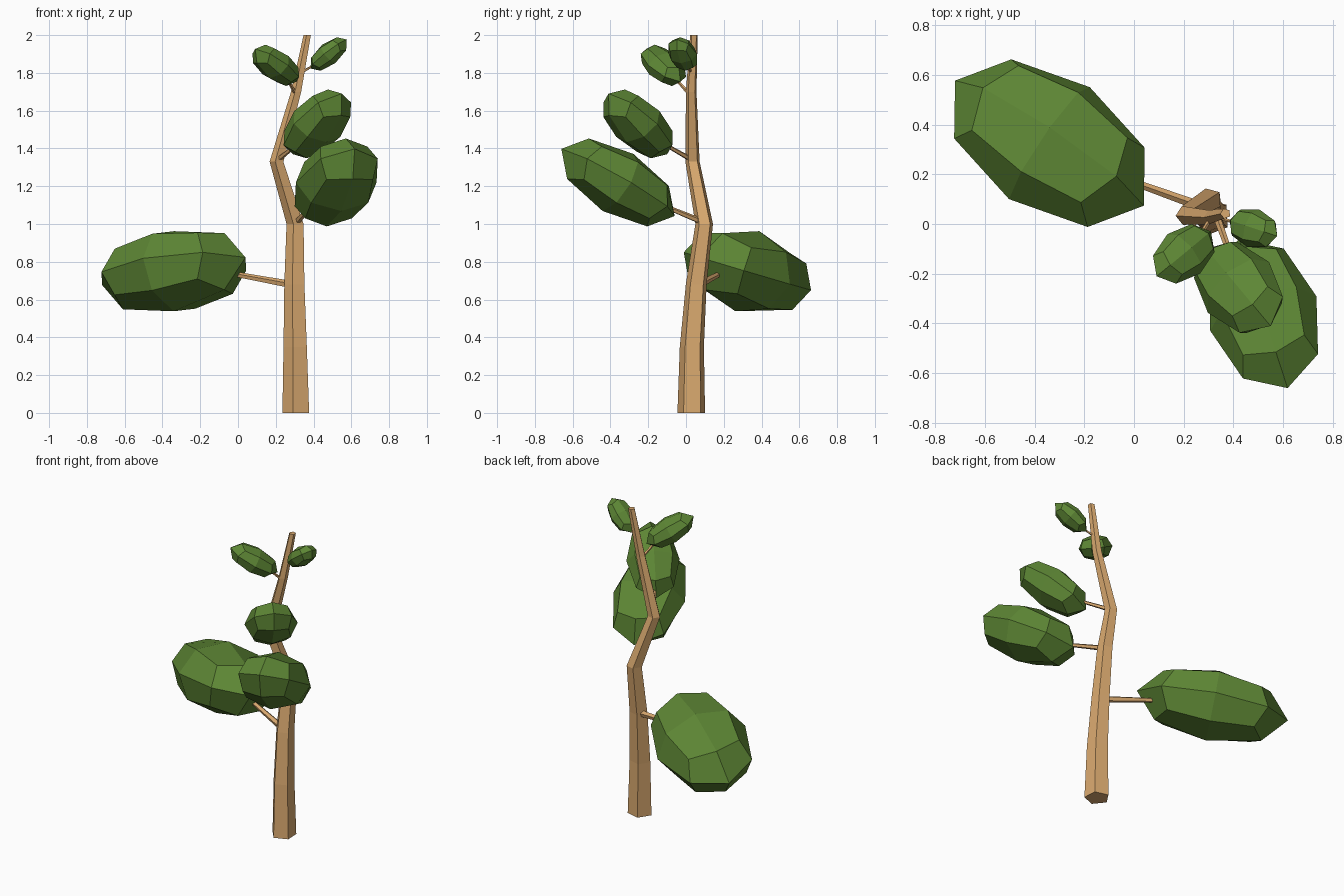
import bpy, bmesh, math
from mathutils import Vector, Matrix

if "Cube" in bpy.data.objects:
    bpy.data.objects.remove(bpy.data.objects["Cube"])


def material(name, colour):
    m = bpy.data.materials.new(name)
    m.diffuse_color = (*colour, 1)
    m.use_nodes = True
    m.node_tree.nodes["Principled BSDF"].inputs["Base Color"].default_value = m.diffuse_color
    return m


bark = material("bark", (0.70, 0.40, 0.16))
leaf = material("leaf", (0.11, 0.24, 0.035))


def finish(bm, name, mat):
    bmesh.ops.recalc_face_normals(bm, faces=bm.faces)
    me = bpy.data.meshes.new(name)
    bm.to_mesh(me)
    bm.free()
    me.materials.append(mat)
    ob = bpy.data.objects.new(name, me)
    bpy.context.collection.objects.link(ob)
    return ob


def loft(bm, rings):
    for a, b in zip(rings, rings[1:]):
        n = len(a)
        for i in range(n):
            j = (i + 1) % n
            bm.faces.new((a[i], a[j], b[j], b[i]))
    bm.faces.new(rings[0][::-1])
    bm.faces.new(rings[-1])


def trunk(points, r0, r1, phase):
    bm = bmesh.new()
    rings = []
    for x, y, z in points:
        r = r0 + (r1 - r0) * z / 2
        angles = [math.radians(phase + 72 * i) for i in range(5)]
        rings.append([bm.verts.new((x + r * math.cos(a), y + r * math.sin(a), z)) for a in angles])
    loft(bm, rings)
    return finish(bm, "trunk", bark)


def branch(name, start, end, r0, r1):
    # tapered five-sided twig between two points
    bm = bmesh.new()
    s, e = Vector(start), Vector(end)
    d = (e - s)
    bmesh.ops.create_cone(bm, cap_ends=True, segments=5, radius1=r0, radius2=r1, depth=d.length)
    rot = d.to_track_quat('Z', 'Y').to_matrix().to_4x4()
    bmesh.ops.transform(bm, matrix=Matrix.Translation((s + e) / 2) @ rot, verts=bm.verts)
    finish(bm, name, bark)


def leaf_clump(name, centre, direction, length, tilt=0.0):
    # cube divided into 24 rounded quads, stretched along its branch
    bm = bmesh.new()
    bmesh.ops.create_cube(bm, size=2)
    bmesh.ops.subdivide_edges(bm, edges=bm.edges[:], cuts=1, use_grid_fill=True)
    for v in bm.verts:
        v.co.normalize()
    d = Vector(direction).normalized()
    w = Vector((d.y, -d.x, tilt))
    w = (w - d * w.dot(d)).normalized()
    t = d.cross(w)
    cols = (d * length, w * length * 0.62, t * length * 0.48)
    m = Matrix(cols).transposed().to_4x4()
    bmesh.ops.transform(bm, matrix=Matrix.Translation(centre) @ m, verts=bm.verts)
    finish(bm, name, leaf)


# crooked trunk
trunk([(0.312, 0.029, 0), (0.308, 0.032, 0.35), (0.303, 0.055, 0.68), (0.306, 0.097, 1.0),
       (0.207, 0.035, 1.33), (0.31, 0.028, 1.7), (0.368, 0.042, 2.0)], 0.077, 0.021, -105)

# side branches
branch("branch_1", (0.30, 0.06, 0.675), (-0.05, 0.185, 0.74), 0.021, 0.014)
branch("branch_2", (0.31, 0.09, 1.01), (0.39, -0.13, 1.10), 0.017, 0.012)
branch("branch_3", (0.21, 0.03, 1.34), (0.31, -0.11, 1.42), 0.014, 0.010)
branch("branch_4", (0.31, 0.025, 1.68), (0.255, -0.065, 1.78), 0.010, 0.007)
branch("branch_5", (0.33, 0.03, 1.80), (0.42, 0.0, 1.85), 0.008, 0.005)

# leaf clumps, lowest to highest
leaf_clump("leaf_clump_1", (-0.34, 0.325, 0.75), (-0.83, 0.55, -0.16), 0.461, -0.25)
leaf_clump("leaf_clump_2", (0.52, -0.36, 1.22), (0.28, -0.86, 0.51), 0.362)
leaf_clump("leaf_clump_3", (0.42, -0.255, 1.53), (0.50, -0.60, 0.62), 0.258)
leaf_clump("leaf_clump_4", (0.20, -0.12, 1.84), (-0.63, -0.52, 0.50), 0.166)
leaf_clump("leaf_clump_5", (0.48, -0.017, 1.90), (0.75, -0.25, 0.60), 0.127)
